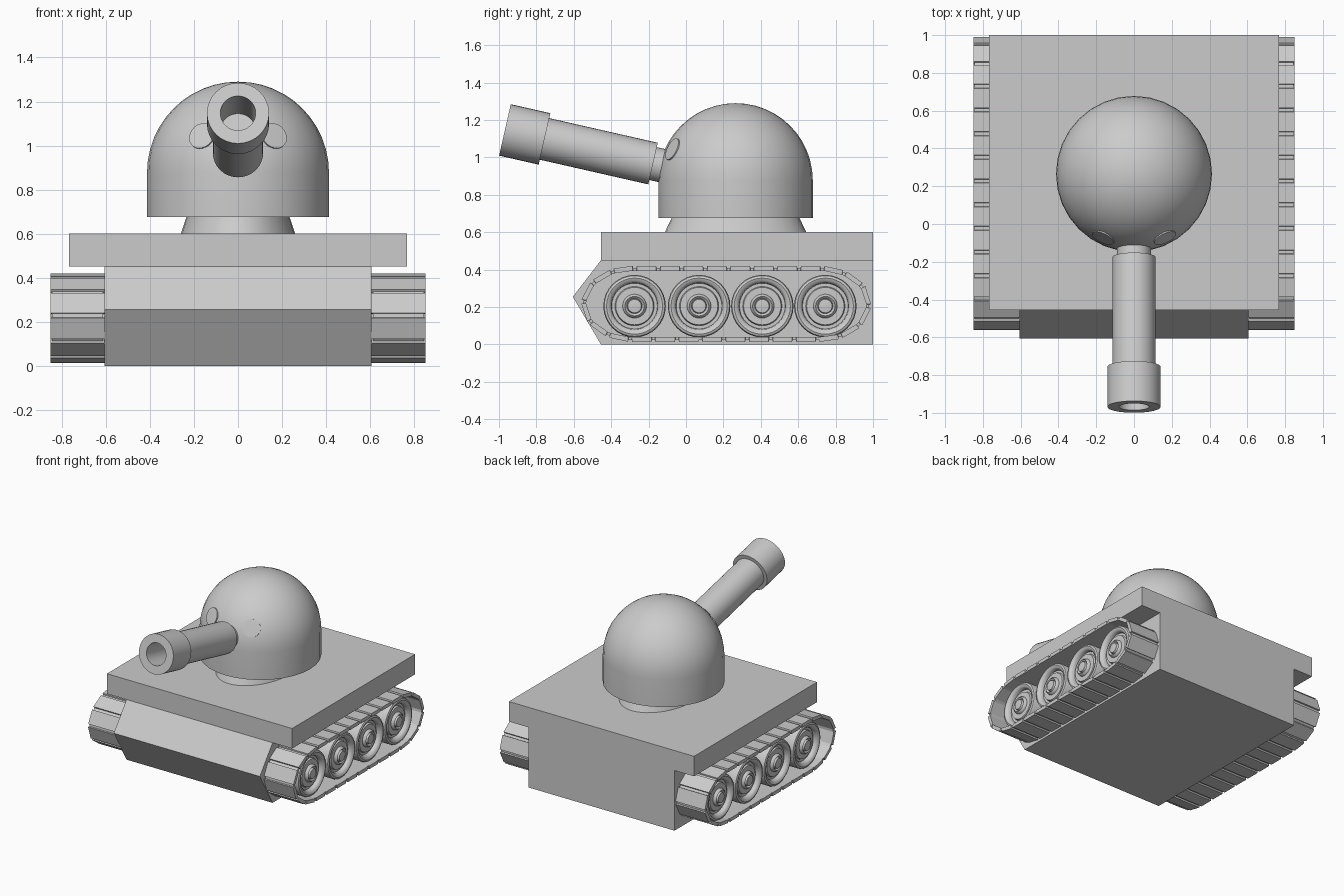
import bpy, bmesh, math
from mathutils import Vector, Matrix

cube = bpy.data.objects.get("Cube")
if cube:
    bpy.data.objects.remove(cube, do_unlink=True)

grey = bpy.data.materials.new("plain_grey")
grey.use_nodes = True
COLOUR = (0.6, 0.6, 0.6, 1)
grey.diffuse_color = COLOUR
grey.node_tree.nodes["Principled BSDF"].inputs["Base Color"].default_value = COLOUR


def finish(name, bm, smooth=False):
    """Turn a bmesh into a named, coloured object."""
    bmesh.ops.recalc_face_normals(bm, faces=bm.faces)
    mesh = bpy.data.meshes.new(name)
    bm.to_mesh(mesh)
    bm.free()
    mesh.materials.append(grey)
    obj = bpy.data.objects.new(name, mesh)
    bpy.context.collection.objects.link(obj)
    if smooth:
        bpy.ops.object.select_all(action='DESELECT')
        obj.select_set(True)
        bpy.context.view_layer.objects.active = obj
        bpy.ops.object.shade_smooth_by_angle(angle=math.radians(35))
    return obj


def prism(name, profile, half_width):
    """Extrude a (y, z) profile across x."""
    bm = bmesh.new()
    face = bm.faces.new([bm.verts.new((-half_width, y, z)) for y, z in profile])
    out = bmesh.ops.extrude_face_region(bm, geom=[face])["geom"]
    moved = [v for v in out if isinstance(v, bmesh.types.BMVert)]
    bmesh.ops.translate(bm, verts=moved, vec=(2 * half_width, 0, 0))
    return finish(name, bm)


def lathe(name, profile, matrix, segments=32):
    """Revolve a (radius, height) profile about z, then place it."""
    bm = bmesh.new()
    verts = [bm.verts.new((r, 0, h)) for r, h in profile]
    edges = [bm.edges.new(pair) for pair in zip(verts, verts[1:])]
    bmesh.ops.spin(bm, geom=verts + edges, cent=(0, 0, 0), axis=(0, 0, 1),
                   angle=math.tau, steps=segments)
    bmesh.ops.remove_doubles(bm, verts=bm.verts, dist=0.0005)
    bm.transform(matrix)
    return finish(name, bm, smooth=True)


def aim(origin, direction):
    turn = Vector(direction).to_track_quat('Z', 'Y').to_matrix().to_4x4()
    return Matrix.Translation(origin) @ turn


# Hull with wedge nose, and the overhanging deck
prism("hull", [(-0.455, 0), (-0.605, 0.255), (-0.455, 0.45), (1, 0.45), (1, 0)], 0.605)
prism("deck", [(-0.455, 0.45), (-0.455, 0.6), (1, 0.6), (1, 0.45)], 0.767)

# Oval turret neck and domed turret
TURRET_Y, DOME_R, DOME_Z = 0.265, 0.413, 0.877
lathe("turret_neck", [(0, 0.59), (0.383, 0.59), (0.335, 0.69), (0, 0.69)],
      Matrix.Translation((0, TURRET_Y, 0)) @ Matrix.Diagonal((0.685, 1, 1, 1)))
arc = [(DOME_R * math.cos(a), DOME_Z + DOME_R * math.sin(a))
       for a in (math.pi / 2 * i / 12 for i in range(13))]
lathe("turret_dome", [(0, 0.675), (DOME_R, 0.675)] + arc,
      Matrix.Translation((0, TURRET_Y, 0)))

# Round plates on the front of the dome
for side, label in ((1, "left"), (-1, "right")):
    normal = Vector((side * 0.165, -0.34, 0.168)).normalized()
    centre = Vector((0, TURRET_Y, DOME_Z)) + normal * DOME_R
    lathe("dome_plate_" + label,
          [(0, -0.02), (0.062, -0.02), (0.062, 0.001), (0, 0.003)],
          aim(centre, normal), 24)

# Raised gun: heights run from the muzzle face back into the dome
tilt = math.radians(12.8)
gun = aim((0, -0.968, 1.147), (0, math.cos(tilt), -math.sin(tilt)))
lathe("gun_barrel", [(0, 0.36), (0.08, 0.36), (0.08, 0), (0.141, 0), (0.141, 0.217),
                     (0.114, 0.217), (0.114, 0.812), (0.09, 0.812), (0.09, 1), (0, 1)], gun)

# Track path: straight runs joined by oval ends
FRONT_Y, REAR_Y, TRACK_Z, END_A, END_B = -0.285, 0.715, 0.217, 0.275, 0.203
path = []
for centre, start in ((REAR_Y, -math.pi / 2), (FRONT_Y, math.pi / 2)):
    for i in range(65):
        a = start + math.pi * i / 64
        path.append(Vector((0, centre + END_A * math.cos(a), TRACK_Z + END_B * math.sin(a))))
path.append(path[0])
lengths = [(b - a).length for a, b in zip(path, path[1:])]
total = sum(lengths)


def along(fraction):
    """Point and outward normal at a fraction of the track loop."""
    left = (fraction % 1) * total
    for a, b, size in zip(path, path[1:], lengths):
        if left <= size and size > 0:
            d = (b - a).normalized()
            return a + d * left, Vector((0, d.z, -d.y))
        left -= size
    return path[0], Vector((0, 0, -1))


def track(name, side, links=28):
    """Loft a hollow belt whose links stand proud of the gaps."""
    bm = bmesh.new()
    rings = []
    for i in range(links):
        for part, drop, trim in ((0.0, 0, 0), (0.82, 0, 0), (0.84, 0.01, 0.005), (0.98, 0.01, 0.005)):
            p, n = along((i + part) / links)
            ring = []
            for x, depth in ((0.607 + trim, drop), (0.85 - trim, drop),
                             (0.85 - trim, 0.026), (0.607 + trim, 0.026)):
                q = p - n * depth
                ring.append(bm.verts.new((side * x, q.y, q.z)))
            rings.append(ring)
    for a, b in zip(rings, rings[1:] + rings[:1]):
        for j in range(4):
            k = (j + 1) % 4
            bm.faces.new((a[j], a[k], b[k], b[j]))
    return finish(name, bm)


# Road wheel: rounded tyre, recessed dish, hub and cap
wheel = [(0, 0), (0.167, 0), (0.167, 0.195), (0.162, 0.207), (0.15, 0.212), (0.135, 0.207),
         (0.125, 0.195), (0.122, 0.175), (0.105, 0.175), (0.1, 0.19), (0.064, 0.19),
         (0.06, 0.205), (0.052, 0.212), (0.044, 0.205), (0.04, 0.2), (0.036, 0.215), (0, 0.22)]

for side, label in ((1, "left"), (-1, "right")):
    track("track_" + label, side)
    for n, y in enumerate((-0.275, 0.07, 0.408, 0.745), 1):
        lathe(f"road_wheel_{label}_{n}", wheel,
              aim((side * 0.6, y, 0.205), (side, 0, 0)))
